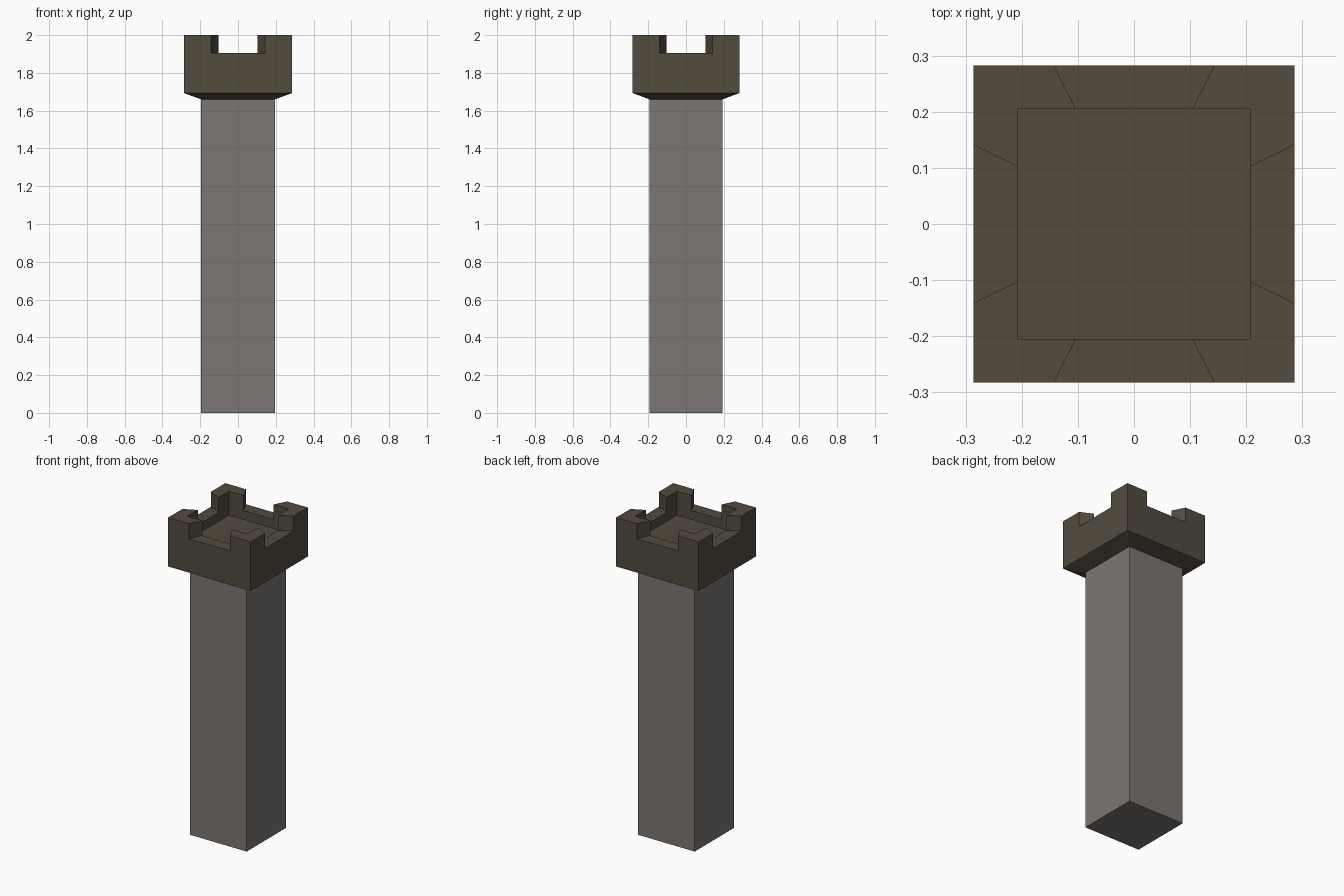
import bpy, bmesh

if "Cube" in bpy.data.objects:
    bpy.data.objects.remove(bpy.data.objects["Cube"])

SX, SY = 1.005, 0.992   # the plan is very slightly wider than deep


def material(name, rgb):
    mat = bpy.data.materials.new(name)
    mat.diffuse_color = (*rgb, 1)
    mat.use_nodes = True
    mat.node_tree.nodes["Principled BSDF"].inputs["Base Color"].default_value = mat.diffuse_color
    return mat


def finish(bm, name, mat):
    bmesh.ops.scale(bm, vec=(SX, SY, 1), verts=bm.verts)
    bmesh.ops.recalc_face_normals(bm, faces=bm.faces)
    mesh = bpy.data.meshes.new(name)
    bm.to_mesh(mesh)
    bm.free()
    mesh.materials.append(mat)
    obj = bpy.data.objects.new(name, mesh)
    bpy.context.collection.objects.link(obj)
    return obj


def square_ring(bm, half, z):
    """Square loop of 12 points, each side split at +-half/2 for the notches."""
    pts = []
    x, y = 1, 0
    for _ in range(4):
        for t in (-1, -0.5, 0.5):
            pts.append(bm.verts.new(((x - y * t) * half, (y + x * t) * half, z)))
        x, y = -y, x
    return pts


def bridge(bm, a, b):
    n = len(a)
    return [bm.faces.new((a[i], a[(i + 1) % n], b[(i + 1) % n], b[i])) for i in range(n)]


stone = material("shaft_stone", (0.20, 0.18, 0.17))
dark = material("crown_stone", (0.085, 0.07, 0.048))

# Square shaft
bm = bmesh.new()
bmesh.ops.create_cube(bm, size=1)
for v in bm.verts:
    v.co.x *= 0.39
    v.co.y *= 0.39
    v.co.z = 1.66 * (v.co.z + 0.5)
finish(bm, "tower_shaft", stone)

# Crown: sloped underside, outer wall, parapet top, inner wall and sunken floor
bm = bmesh.new()
profile = [(0.195, 1.66), (0.285, 1.693), (0.285, 1.906), (0.2065, 1.906), (0.2065, 1.85)]
rings = [square_ring(bm, h, z) for h, z in profile]
bands = [bridge(bm, a, b) for a, b in zip(rings, rings[1:])]
bm.faces.new(rings[-1])
bmesh.ops.recalc_face_normals(bm, faces=bm.faces)

# Corner merlons raised from the parapet top
corners = [f for i, f in enumerate(bands[2]) if i % 3 != 1]
up = bmesh.ops.extrude_face_region(bm, geom=corners)
for v in up["geom"]:
    if isinstance(v, bmesh.types.BMVert):
        v.co.z = 2.0
bmesh.ops.dissolve_limit(bm, angle_limit=0.01, verts=bm.verts, edges=bm.edges)
finish(bm, "battlement_crown", dark)
